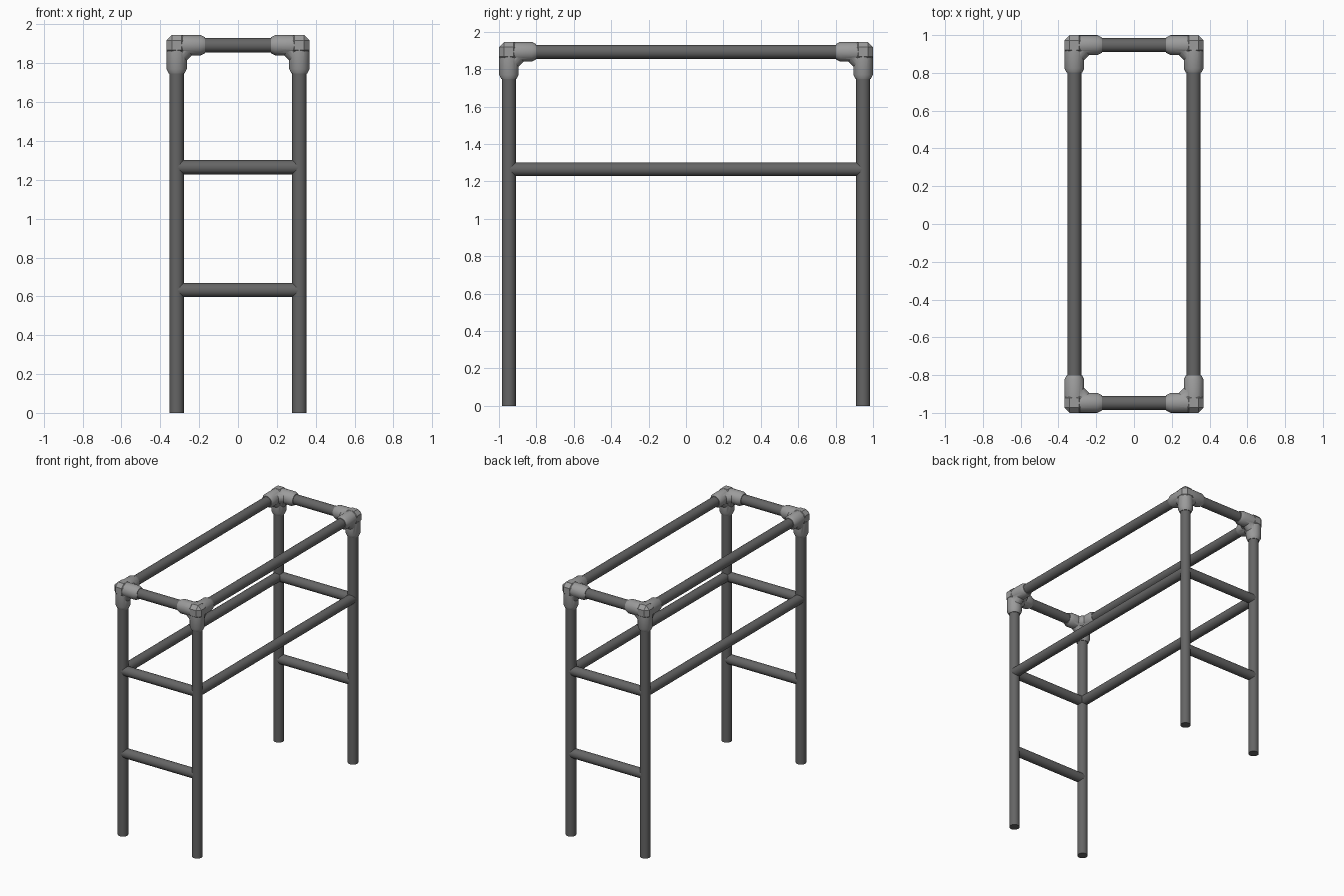
import bpy, bmesh, math
from mathutils import Vector

if "Cube" in bpy.data.objects:
    bpy.data.objects.remove(bpy.data.objects["Cube"])

X, Y, Z = 0.316, 0.947, 1.893    # tube axes
R = 0.037                        # tube radius
SIDES = 24


def smooth(obj):
    bpy.ops.object.select_all(action='DESELECT')
    obj.select_set(True)
    bpy.context.view_layer.objects.active = obj
    bpy.ops.object.shade_smooth_by_angle(angle=math.radians(32))


def lathe(name, start, end, rings):
    """Capped round tube; rings = (fraction along axis, radius)."""
    a, b = Vector(start), Vector(end)
    d = b - a
    q = d.to_track_quat('Z', 'Y')
    bm = bmesh.new()
    loops = []
    for t, r in rings:
        loops.append([bm.verts.new(a + d * t + q @ Vector((
            r * math.cos(2 * math.pi * i / SIDES),
            r * math.sin(2 * math.pi * i / SIDES), 0))) for i in range(SIDES)])
    for lo, hi in zip(loops, loops[1:]):
        for i in range(SIDES):
            j = (i + 1) % SIDES
            bm.faces.new((lo[i], lo[j], hi[j], hi[i]))
    bm.faces.new(loops[0][::-1])
    bm.faces.new(loops[-1])
    me = bpy.data.meshes.new(name)
    bm.to_mesh(me)
    bm.free()
    obj = bpy.data.objects.new(name, me)
    bpy.context.collection.objects.link(obj)
    return obj


def tube(name, start, end, r=R):
    smooth(lathe(name, start, end, [(0, r), (1, r)]))


def fitting(sx, sy):
    """Three-way corner elbow."""
    c = Vector((sx * X, sy * Y, Z))
    axes = [Vector((-sx, 0, 0)), Vector((0, -sy, 0)), Vector((0, 0, -1))]
    # chamfered core block
    bpy.ops.mesh.primitive_cube_add(size=0.106, location=c)
    core = bpy.context.object
    core.name = "corner_fitting"
    bev = core.modifiers.new("bevel", 'BEVEL')
    bev.width = 0.028
    bev.segments = 1
    bpy.ops.object.modifier_apply(modifier=bev.name)
    # sleeves with tapered lips
    parts = [lathe("sleeve", c, c + a * 0.146,
                   [(0, 0.0525), (0.84, 0.0525), (1, 0.041)]) for a in axes]
    # diagonal webs filling the inner corners
    for i in range(3):
        a, b = axes[i], axes[(i + 1) % 3]
        parts.append(lathe("web", c + a * 0.07, c + b * 0.07,
                           [(0, 0.043), (1, 0.043)]))
    for p in parts:
        m = core.modifiers.new("union", 'BOOLEAN')
        m.operation = 'UNION'
        m.solver = 'EXACT'
        m.object = p
        bpy.context.view_layer.objects.active = core
        bpy.ops.object.modifier_apply(modifier=m.name)
    for p in parts:
        bpy.data.objects.remove(p)
    smooth(core)


# legs and corner fittings
for sx in (-1, 1):
    for sy in (-1, 1):
        tube("leg", (sx * X, sy * Y, 0), (sx * X, sy * Y, Z - 0.13))
        fitting(sx, sy)

# end rungs and short top tubes
for sy in (-1, 1):
    for z in (0.632, 1.265):
        tube("end_rung", (-X, sy * Y, z), (X, sy * Y, z), 0.0365)
    tube("top_end_tube", (-X + 0.13, sy * Y, Z), (X - 0.13, sy * Y, Z))

# long side rails and long top tubes
for sx in (-1, 1):
    tube("side_rail", (sx * X, -Y, 1.265), (sx * X, Y, 1.265), 0.0365)
    tube("top_side_tube", (sx * X, -Y + 0.13, Z), (sx * X, Y - 0.13, Z))

# dark tubes, lighter fittings
dark = bpy.data.materials.new("dark_metal")
dark.diffuse_color = (0.13, 0.13, 0.13, 1)
dark.use_nodes = True
dark.node_tree.nodes["Principled BSDF"].inputs["Base Color"].default_value = dark.diffuse_color
light = bpy.data.materials.new("light_metal")
light.diffuse_color = (0.33, 0.33, 0.33, 1)
light.use_nodes = True
light.node_tree.nodes["Principled BSDF"].inputs["Base Color"].default_value = light.diffuse_color
for o in bpy.context.scene.objects:
    o.data.materials.clear()
    o.data.materials.append(light if "fitting" in o.name else dark)
